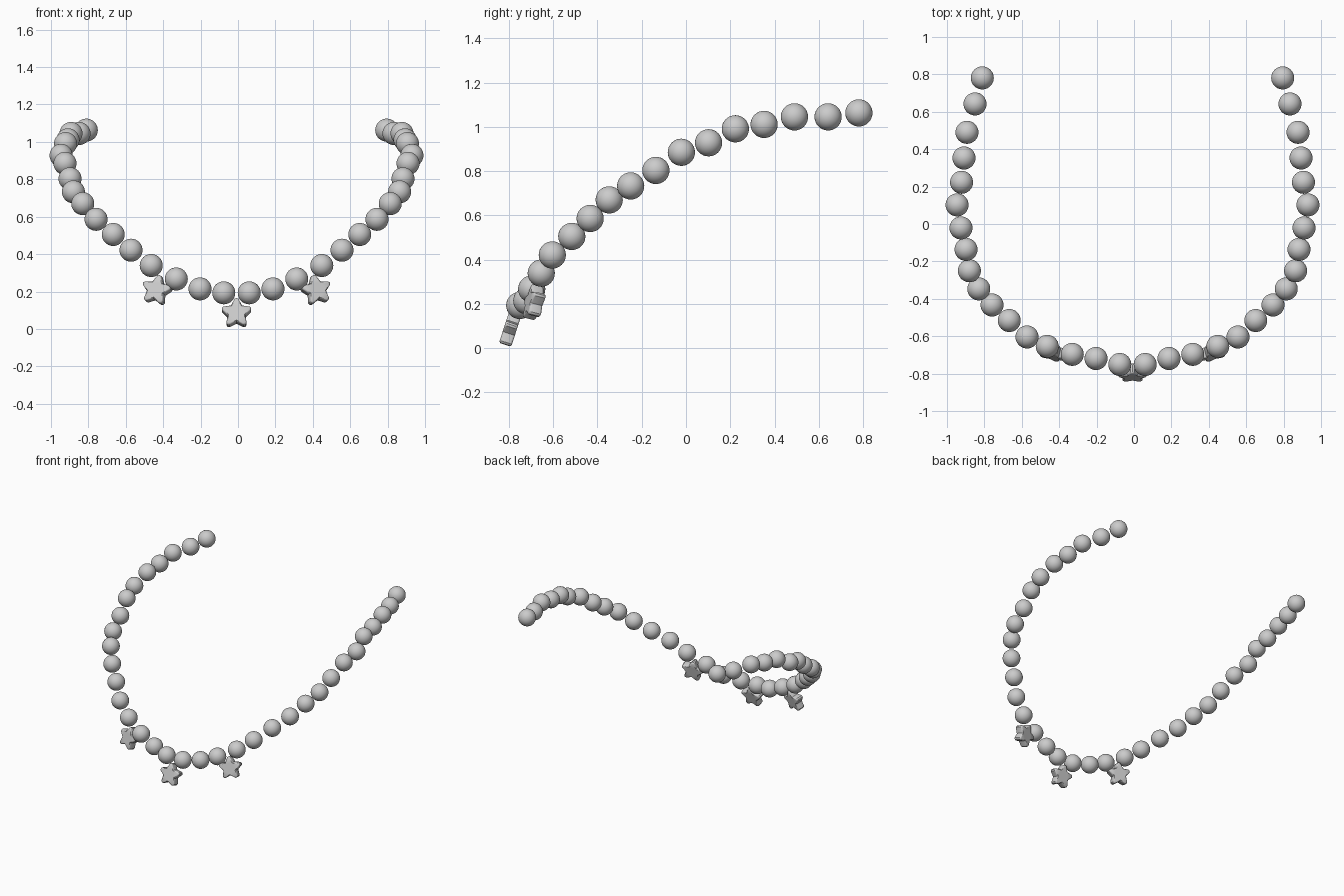
import bpy, bmesh, math
from mathutils import Matrix, Euler

if "Cube" in bpy.data.objects:
    bpy.data.objects.remove(bpy.data.objects["Cube"])

CX = -0.008      # the strand is mirrored about this x
R = 0.0615       # bead radius

# Half of the strand, from the front centre to the back end: (offset x, y, z)
HALF = [
    (0.068, -0.751, 0.193), (0.195, -0.719, 0.214), (0.322, -0.697, 0.267),
    (0.456, -0.654, 0.339), (0.564, -0.604, 0.421), (0.659, -0.516, 0.505),
    (0.751, -0.433, 0.586), (0.822, -0.347, 0.670), (0.872, -0.250, 0.733),
    (0.890, -0.136, 0.803), (0.917, -0.021, 0.885), (0.938, 0.102, 0.928),
    (0.914, 0.223, 0.991), (0.901, 0.353, 1.011), (0.885, 0.490, 1.045),
    (0.842, 0.642, 1.045), (0.803, 0.781, 1.063),
]


def finish(bm, name, smooth):
    mesh = bpy.data.meshes.new(name)
    bm.to_mesh(mesh)
    bm.free()
    for p in mesh.polygons:
        p.use_smooth = smooth
    ob = bpy.data.objects.new(name, mesh)
    bpy.context.collection.objects.link(ob)
    return ob


def star(name, loc, rot, r=0.083, inner=0.6, depth=0.058):
    # five-pointed slab with rounded tips and softened rims
    bm = bmesh.new()
    ring = []
    for i in range(10):
        a = math.pi / 2 + i * math.pi / 5
        if i % 2:
            ring.append((r * inner * math.cos(a), r * inner * math.sin(a)))
        else:
            for d in (-0.13, 0, 0.13):
                k = r * (0.99 if d == 0 else 0.95)
                ring.append((k * math.cos(a + d), k * math.sin(a + d)))
    layers = []
    for y, s in ((-0.5, 0.88), (-0.44, 0.96), (-0.34, 1), (0.34, 1), (0.44, 0.96), (0.5, 0.88)):
        layers.append([bm.verts.new((x * s, y * depth, z * s)) for x, z in ring])
    n = len(ring)
    for a, b in zip(layers, layers[1:]):
        for i in range(n):
            bm.faces.new((a[i], a[(i + 1) % n], b[(i + 1) % n], b[i]))
    bm.faces.new(layers[0])
    bm.faces.new(layers[-1])
    bmesh.ops.recalc_face_normals(bm, faces=bm.faces)
    bm.transform(Matrix.Translation(loc) @ Euler(rot, 'XYZ').to_matrix().to_4x4())
    ob = finish(bm, name, True)
    bpy.ops.object.select_all(action='DESELECT')
    ob.select_set(True)
    bpy.context.view_layer.objects.active = ob
    bpy.ops.object.shade_smooth_by_angle(angle=math.radians(35))


# Round beads on both sides
for side, label in ((-1, "left"), (1, "right")):
    for i, (x, y, z) in enumerate(HALF):
        bm = bmesh.new()
        bmesh.ops.create_uvsphere(bm, u_segments=32, v_segments=16, radius=R)
        bm.transform(Matrix.Translation((CX + side * x, y, z)))
        finish(bm, f"bead_{label}_{i + 1:02d}", True)

# Star charms: tops lean back with the slope of the strand
rad = math.radians
star("star_charm_centre", (CX, -0.796, 0.081), (rad(-18), 0, 0))
for side, label in ((-1, "left"), (1, "right")):
    star(f"star_charm_{label}", (CX + side * 0.426, -0.686, 0.205),
         (rad(-14), rad(side * -10), rad(side * 17)))
